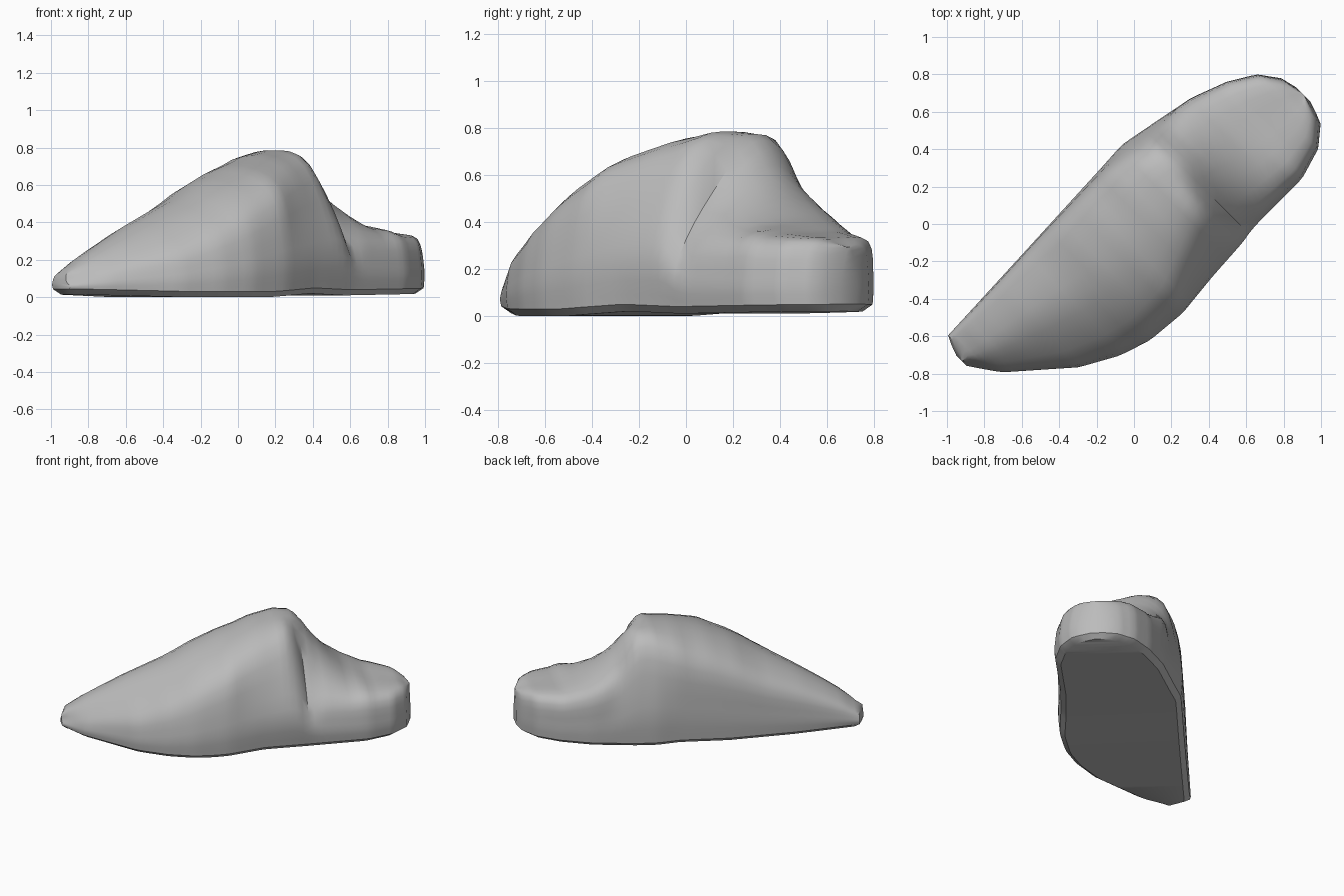
import bpy
import math
from mathutils import Vector

cube = bpy.data.objects.get("Cube")
if cube:
    bpy.data.objects.remove(cube)

# One plain grey for the whole slipper
grey = bpy.data.materials.new("plain_grey")
grey.use_nodes = True
grey.diffuse_color = (0.5, 0.5, 0.5, 1)
shader = grey.node_tree.nodes["Principled BSDF"]
shader.inputs["Base Color"].default_value = grey.diffuse_color
shader.inputs["Roughness"].default_value = 0.7

# Design curves along the foot, from toe (negative) to heel (positive)
TOE, HEEL = -1.17, 1.13
right_edge = [(TOE, .1), (-1.13, .04), (-1.06, -.06), (-.75, -.33), (-.55, -.44),
              (-.38, -.495), (-.15, -.515), (.1, -.485), (.4, -.46), (.81, -.46),
              (.98, -.41), (1.09, -.32), (HEEL, -.2)]
left_edge = [(TOE, .17), (-1.13, .28), (-.54, .305), (.25, .34), (.69, .26),
             (.89, .185), (1.03, .1), (1.11, -.01), (HEEL, -.1)]
crest_height = [(TOE, .12), (-1.02, .23), (-.92, .29), (-.74, .39), (-.48, .52),
                (-.3, .62), (-.12, .695), (.1, .76), (.27, .785), (.37, .765),
                (.43, .71), (.48, .64), (.53, .58), (.6, .5), (.7, .415),
                (.85, .355), (1.05, .33), (HEEL, .29)]
crest_side = [(TOE, .13), (-.9, .05), (-.4, -.08), (0, -.04), (.3, .02),
              (.45, .02), (.6, -.05), (HEEL, -.16)]
left_inset = [(TOE, .03), (-.4, .05), (.1, .06), (.3, .1), (.45, .08), (.6, .04),
              (HEEL, .03)]
left_ratio = [(TOE, .8), (-.48, .8), (0, .84), (.3, .91), (.37, .92), (.43, .86),
              (.5, .82), (.6, .89), (.7, .95), (HEEL, .96)]
right_inset = [(TOE, .03), (-.74, .06), (-.3, .09), (-.12, .1), (.16, .18),
               (.34, .24), (.4, .16), (.46, .08), (HEEL, .04)]
right_ratio = [(TOE, .7), (-.74, .68), (-.48, .76), (-.12, .85), (.16, .88),
               (.3, .92), (.35, .85), (.4, .61), (.46, .53), (.6, .69), (.8, .9),
               (HEEL, .96)]
sole_height = [(TOE, .015), (-.7, 0), (-.25, 0), (.1, .02), (.4, .01), (HEEL, .02)]


def sample(curve, u):
    """Linear lookup on a design curve."""
    for (a, p), (b, q) in zip(curve, curve[1:]):
        if u <= b:
            return p + (q - p) * max(0, u - a) / (b - a)
    return curve[-1][1]


def spline(p, q, r, s, t):
    """Smooth step from q to r."""
    return q + 0.5 * t * (r - p + t * (2*p - 5*q + 4*r - s + t * (3*(q - r) + s - p)))


def section(u):
    """Cross-section ring: sole edge, side, shoulder, crest and back down."""
    right, left = sample(right_edge, u), sample(left_edge, u)
    width, top, base = left - right, sample(crest_height, u), sample(sole_height, u)
    lip = base + 0.03

    def side(edge, inward, inset, ratio):
        def at(d, z):
            return Vector((edge + inward * min(d, width * 0.4), z))
        shoulder = max(top * ratio, lip + 0.03)
        return [at(0.04, base), at(0.005, lip),
                at(0, lip + (shoulder - lip) * 0.4), at(inset, shoulder)]

    rights = side(right, 1, sample(right_inset, u), sample(right_ratio, u))
    lefts = side(left, -1, sample(left_inset, u), sample(left_ratio, u))
    crest_v = min(max(sample(crest_side, u), right + width * .4), left - width * .4)
    keys = rights + [Vector((crest_v, top))] + lefts[::-1]

    # The sole bevel stays straight; the upper is rounded from lip to lip
    ring = [keys[0]]
    for i in range(1, 7):
        for step in range(4):
            ring.append(spline(keys[max(i-1, 1)], keys[i], keys[i+1],
                               keys[min(i+2, 7)], step / 4))
    return ring + keys[-2:]


def place(u, v, z, tuck):
    """Turn foot coordinates diagonally and tuck the sole in at the ends."""
    c = math.sqrt(0.5)
    return ((u * tuck - v) * c, (u * tuck + v) * c, z)


# Slipper body lofted from toe to heel, closer stations at both ends
STATIONS = 64
verts, faces = [], []
for i in range(STATIONS):
    t = i / (STATIONS - 1)
    t = 0.6 * t + 0.4 * (1 - math.cos(math.pi * t)) / 2
    u = TOE + (HEEL - TOE) * t
    ring = section(u)
    n = len(ring)
    for j, p in enumerate(ring):
        verts.append(place(u, p.x, p.y, 0.975 if j in (0, n - 1) else 1))
for i in range(STATIONS - 1):
    for j in range(n):
        k = (j + 1) % n
        faces.append((i*n + j, i*n + k, (i+1)*n + k, (i+1)*n + j))

# Toe and heel ends closed with strips across the ring
for start in (0, (STATIONS - 1) * n):
    for j in range(n // 2):
        strip = [j, j + 1, n - 2 - j, n - 1 - j]
        faces.append([start + k for k in dict.fromkeys(strip)])

mesh = bpy.data.meshes.new("slipper_body")
mesh.from_pydata(verts, [], faces)
mesh.materials.append(grey)
body = bpy.data.objects.new("slipper_body", mesh)
bpy.context.collection.objects.link(body)

# Consistent outward normals and soft shading with a crisp sole edge
bpy.ops.object.select_all(action='DESELECT')
bpy.context.view_layer.objects.active = body
body.select_set(True)
bpy.ops.object.mode_set(mode='EDIT')
bpy.ops.mesh.select_all(action='SELECT')
bpy.ops.mesh.normals_make_consistent(inside=False)
bpy.ops.object.mode_set(mode='OBJECT')
bpy.ops.object.shade_smooth_by_angle(angle=math.radians(35))
